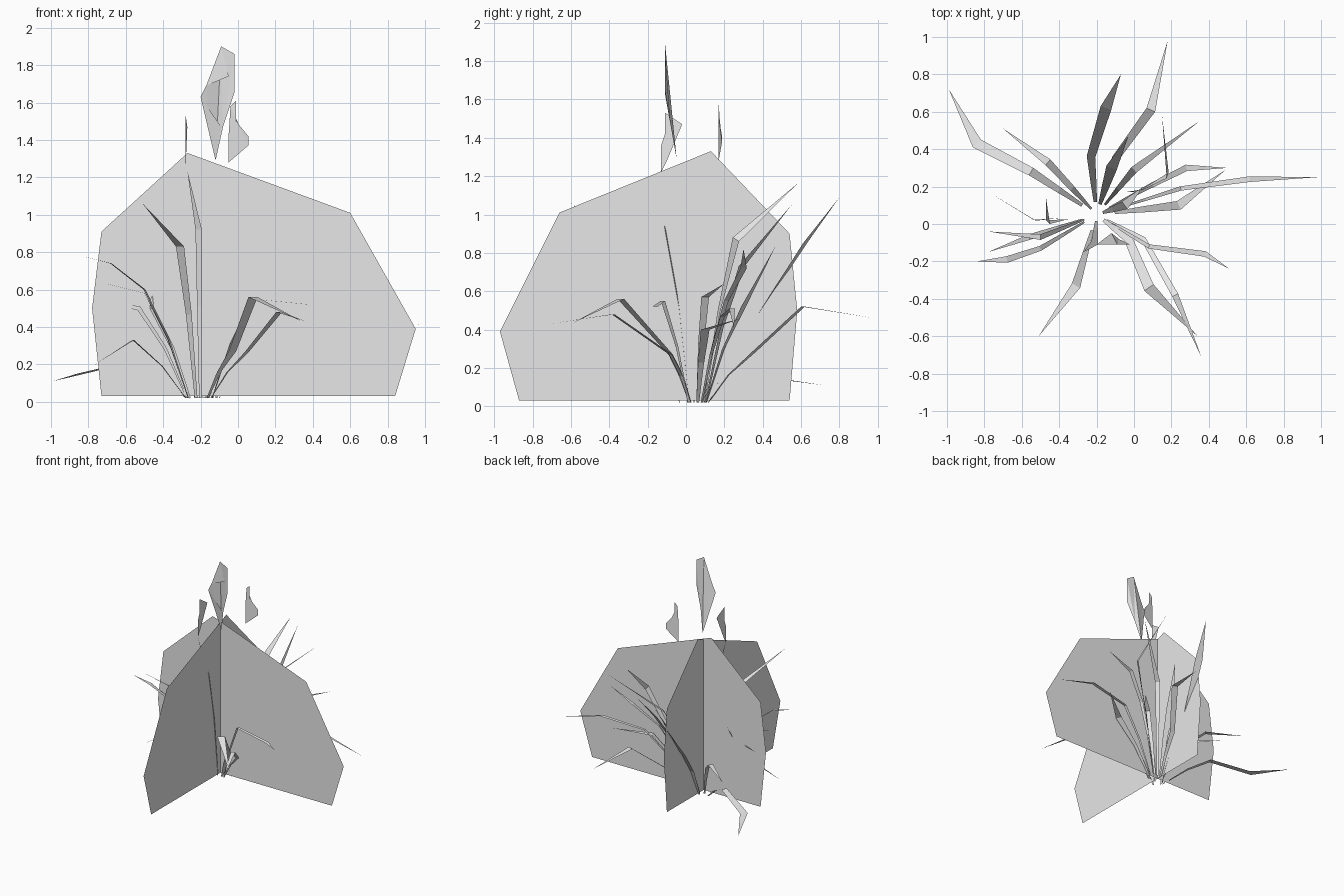
import bpy
import bmesh
from mathutils import Vector

cube = bpy.data.objects.get("Cube")
if cube:
    bpy.data.objects.remove(cube, do_unlink=True)

# One pale grey for every card and blade
grey = bpy.data.materials.new("pale_grey")
grey.use_nodes = True
grey.diffuse_color = (.8, .8, .8, 1)
grey.node_tree.nodes["Principled BSDF"].inputs["Base Color"].default_value = grey.diffuse_color

ROOT = Vector((-.2, .05, .02))
UP = Vector((0, 0, 1))


def finish(bm, name):
    mesh = bpy.data.meshes.new(name)
    bm.to_mesh(mesh)
    bm.free()
    mesh.materials.append(grey)
    part = bpy.data.objects.new(name, mesh)
    bpy.context.collection.objects.link(part)
    return part


def card(name, outline):
    """Flat sheet from one outline, triangulated so bent sheets stay clean."""
    bm = bmesh.new()
    face = bm.faces.new([bm.verts.new(point) for point in outline])
    bmesh.ops.triangulate(bm, faces=[face])
    bmesh.ops.dissolve_limit(bm, angle_limit=.01, verts=bm.verts, edges=bm.edges)
    return finish(bm, name)


def blade(bm, *bends, width=.045, upright=False):
    """Tapered ribbon from the root through each bend to a pointed tip."""
    bends = [Vector(bend) for bend in bends]
    first = bends[0]
    base = ROOT.lerp(first, .22)
    base.z = ROOT.z
    middle = base.lerp(first, .45)
    middle.z = base.z + (first.z - base.z) * .55
    path = [base, middle] + bends
    last = len(path) - 1
    rows = []
    for i, point in enumerate(path[:-1]):
        along = path[i + 1] - path[max(i - 1, 0)]
        side = along.cross(UP).normalized()
        if upright:
            side = side.cross(along).normalized()
        half = side * width * (.15 + .35 * i / (last - 1))
        rows.append([bm.verts.new(point - half), bm.verts.new(point + half)])
    for low, high in zip(rows, rows[1:]):
        bm.faces.new((low[0], low[1], high[1], high[0]))
    tip = bm.verts.new(path[-1])
    bm.faces.new((rows[-1][0], rows[-1][1], tip))


# Two large upright sheets crossing at the root
wide = [(-.73, .03), (.84, .03), (.95, .39), (.6, 1.01), (-.27, 1.33), (-.73, .91), (-.78, .5)]
deep = [(.54, .03), (-.87, .03), (-.97, .39), (-.66, 1.01), (.13, 1.33), (.54, .9), (.58, .5)]
card("wide_sheet", [(x, ROOT.y, z) for x, z in wide])
card("deep_sheet", [(ROOT.x, y, z) for y, z in deep])

# Blades leaning to the front and +x
bm = bmesh.new()
blade(bm, (.05, -.08, .27), (.22, -.38, .48), (.36, -.71, .43), width=.035)
blade(bm, (-.03, -.08, .27), (.08, -.34, .56), (.34, -.6, .43), width=.06)
blade(bm, (.08, -.12, .55), (.38, -.16, .52), (.51, -.24, .52), width=.03)
finish(bm, "front_left_blades")

# Blades leaning to the front and -x
bm = bmesh.new()
blade(bm, (-.31, -.33, .83), (-.51, -.6, 1.06), width=.05)
blade(bm, (-.21, -.1, .92), (-.27, -.15, 1.23), width=.04)
blade(bm, (-.5, -.13, .6), (-.68, -.19, .74), (-.84, -.2, .78), width=.035)
blade(bm, (-.5, -.07, .58), (-.78, -.04, .65), width=.03)
blade(bm, (-.56, -.07, .33), (-.78, -.15, .19), width=.03)
blade(bm, (-.46, .01, .5), (-.47, .14, .68), width=.03, upright=True)
blade(bm, (-.53, .02, .5), (-.76, .16, .54), width=.025, upright=True)
finish(bm, "front_right_blades")

# Blades leaning to the back and +x
bm = bmesh.new()
blade(bm, (.25, .19, .47), (.62, .24, .51), (.98, .25, .41), width=.03)
blade(bm, (.1, .21, .55), (.28, .3, .72), (.5, .3, .82), width=.035)
blade(bm, (.24, .1, .4), (.49, .29, .46), width=.05)
blade(bm, (0, .29, .73), (.35, .55, 1.05), width=.04)
blade(bm, (-.1, .35, .28), (.09, .61, .52), (.18, .98, .46), width=.05)
blade(bm, (.18, .26, .87), (.15, .58, 1.16), width=.04, upright=True)
blade(bm, (-.12, .3, .52), (-.03, .47, .84), width=.06)
blade(bm, (-.05, .1, .57), (.05, .2, .64), width=.05)
finish(bm, "back_left_blades")

# Blades leaning to the back and -x
bm = bmesh.new()
blade(bm, (-.55, .28, .22), (-.84, .43, .15), (-.99, .72, .11), width=.06)
blade(bm, (-.33, .19, .3), (-.46, .33, .42), (-.7, .51, .4), width=.04)
blade(bm, (-.23, .36, .45), (-.15, .62, .85), (-.07, .8, 1.09), width=.06)
finish(bm, "back_right_blades")

# Ragged flame-like wisps floating above the peak
tall = [(-.09, 1.9), (-.02, 1.86), (-.02, 1.65), (-.08, 1.47), (-.12, 1.29),
        (-.09, 1.47), (-.2, 1.63), (-.17, 1.69), (-.05, 1.74)]
card("tall_wisp", [(x, -.11 + .18 * max(0, 1.63 - z), z) for x, z in tall])
short = [(-.01, 1.61), (-.01, 1.5), (.055, 1.42), (.055, 1.37), (-.05, 1.28), (-.05, 1.43), (-.04, 1.58)]
card("short_wisp", [(x, .17 + .3 * max(0, x), z) for x, z in short])
side = [(-.11, 1.53), (-.02, 1.47), (-.1, 1.37), (-.1, 1.28), (-.13, 1.22), (-.13, 1.36), (-.11, 1.42)]
card("side_wisp", [(-.28 + .1 * (y + .11), y, z) for y, z in side])
